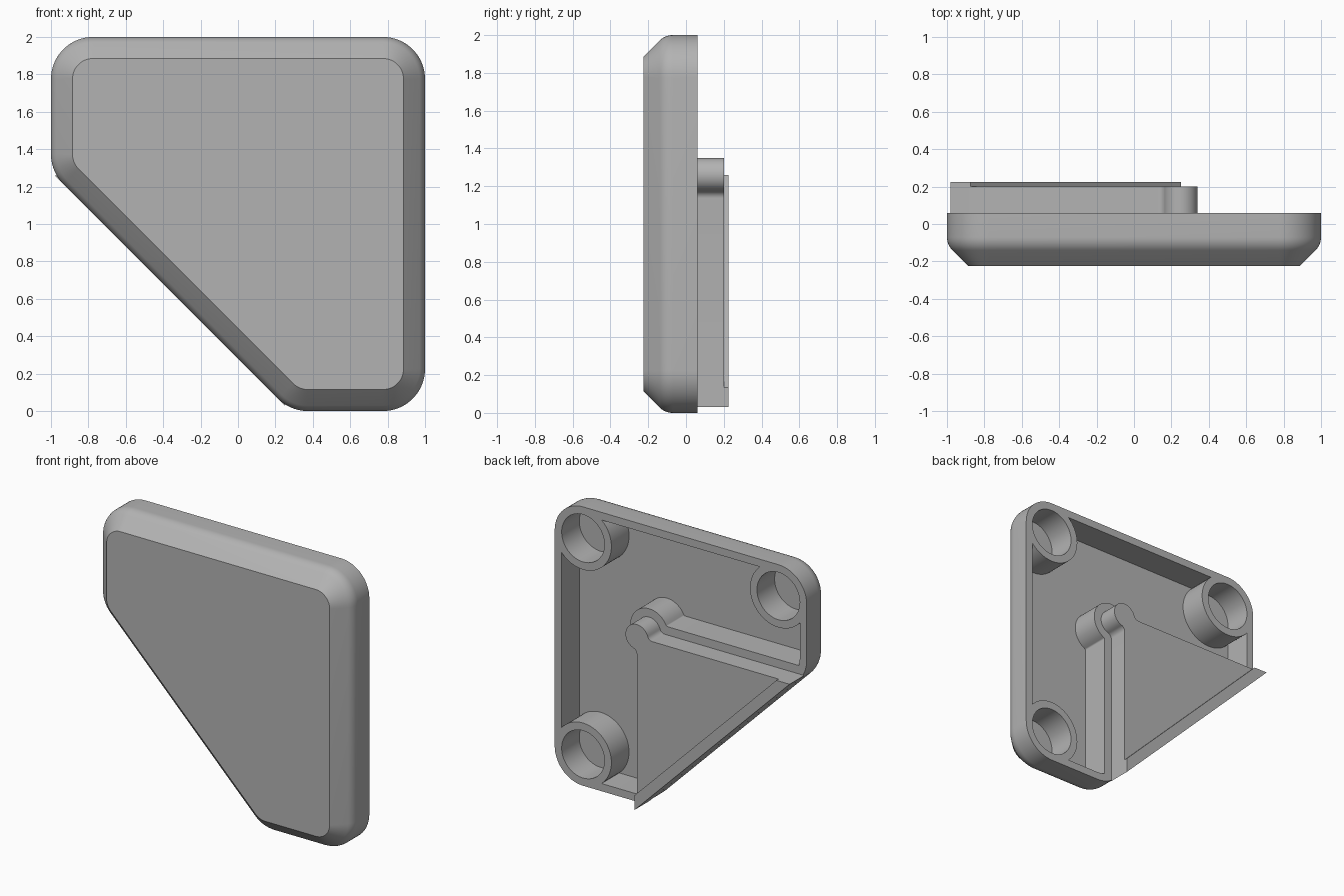
import bpy
import bmesh
from math import sin, cos, pi, atan2, sqrt, radians

if "Cube" in bpy.data.objects:
    bpy.data.objects.remove(bpy.data.objects["Cube"])

grey = bpy.data.materials.new("plain_grey")
grey.use_nodes = True
colour = (0.45, 0.45, 0.45, 1)
grey.diffuse_color = colour
grey.node_tree.nodes["Principled BSDF"].inputs["Base Color"].default_value = colour

RIM, FLOOR, FRONT = 0.06, -0.14, -0.225   # depths along y
CORNER, WALL = 0.225, 0.055               # corner radius, wall thickness
APEX = (0.25, 1.26)                       # right angle of the corner block


def arc(cx, cz, r, a0, a1, steps):
    return [(cx + r * cos(a0 + (a1 - a0) * i / steps),
             cz + r * sin(a0 + (a1 - a0) * i / steps)) for i in range(steps + 1)]


def plate_outline(inset):
    """Five-sided rounded outline, moved inward by inset."""
    corners = [(0.775, 1.775, 0, 90), (-0.775, 1.775, 90, 180), (-0.775, 1.373, 180, 225),
               (0.373, 0.225, 225, 270), (0.775, 0.225, 270, 360)]
    pts = []
    for x, z, a, b in corners:
        pts += arc(x, z, CORNER - inset, radians(a), radians(b), (b - a) // 6)
    return pts


def block_outline(grow, length, fillet):
    """Right triangle with a round knob blended into its right angle."""
    r, side = 0.09 + grow, grow + fillet
    d = sqrt((r + fillet) ** 2 - side ** 2)
    half = [(grow, -length)]
    half += arc(side, -d, fillet, pi, atan2(d, -side), 8)
    half += arc(0, 0, r, atan2(-d, side), pi / 4, 16)[1:]
    pts = half + [(v, u) for u, v in reversed(half[:-1])]
    return [(APEX[0] + u, APEX[1] + v) for u, v in pts]


def loft(name, rings):
    """Closed solid through (y, outline) rings of equal point count."""
    bm = bmesh.new()
    loops = [[bm.verts.new((x, y, z)) for x, z in pts] for y, pts in rings]
    n = len(loops[0])
    for a, b in zip(loops, loops[1:]):
        for i in range(n):
            j = (i + 1) % n
            bm.faces.new((a[i], a[j], b[j], b[i]))
    bm.faces.new(loops[0])
    bm.faces.new(loops[-1])
    bmesh.ops.recalc_face_normals(bm, faces=bm.faces)
    mesh = bpy.data.meshes.new(name)
    bm.to_mesh(mesh)
    bm.free()
    mesh.materials.append(grey)
    obj = bpy.data.objects.new(name, mesh)
    bpy.context.collection.objects.link(obj)
    return obj


def prism(name, pts, y0, y1):
    return loft(name, [(y0, pts), (y1, pts)])


def subtract(target, cutter):
    """Cut one solid out of another and discard the cutter."""
    cutter.hide_render = True
    mod = target.modifiers.new("cut", "BOOLEAN")
    mod.operation, mod.solver, mod.object = "DIFFERENCE", "EXACT", cutter
    bpy.context.view_layer.update()
    result = bpy.data.meshes.new_from_object(
        target.evaluated_get(bpy.context.evaluated_depsgraph_get()))
    target.modifiers.clear()
    target.data = result
    bpy.data.objects.remove(cutter)


# Cover shell: straight sides, rounded shoulder, sloped front border
rings = [(RIM, plate_outline(0))]
for i in range(7):
    t = pi / 4 * i / 6
    rings.append((-0.07 - 0.1 * sin(t), plate_outline(0.1 * (1 - cos(t)))))
rings.append((FRONT, plate_outline(0.115)))
cover = loft("cover_shell", rings)

# Rear pocket, leaving the three screw bosses and the block's ledge standing
pocket = prism("pocket_cutter", plate_outline(WALL), FLOOR, 0.3)
subtract(pocket, prism("ledge_keep", block_outline(0.06, 2, 0.012), -0.4, 0.5))
bosses = [(0.775, 1.775), (-0.775, 1.775), (0.775, 0.225)]
for x, z in bosses:
    subtract(pocket, prism("boss_keep", arc(x, z, CORNER, 0, 2 * pi, 60)[:-1], -0.4, 0.5))
subtract(cover, pocket)

# Round holes in the bosses
for x, z in bosses:
    subtract(cover, prism("hole_cutter", arc(x, z, CORNER - WALL, 0, 2 * pi, 48)[:-1],
                          FLOOR, 0.3))

# Raised triangular block with its knob, and the lip along its slanted edge
block = prism("corner_block", block_outline(0, 1.23, 0.04), RIM, 0.2)
ax, az = APEX
lip = prism("slanted_lip", [(ax, az - 1.23), (ax, az - 1.125), (ax - 1.125, az),
                            (ax - 1.23, az)], 0.2, 0.225)

# Smooth curves, crisp edges
bpy.ops.object.select_all(action="DESELECT")
for obj in (cover, block, lip):
    obj.select_set(True)
bpy.context.view_layer.objects.active = cover
bpy.ops.object.shade_smooth_by_angle(angle=radians(30))
